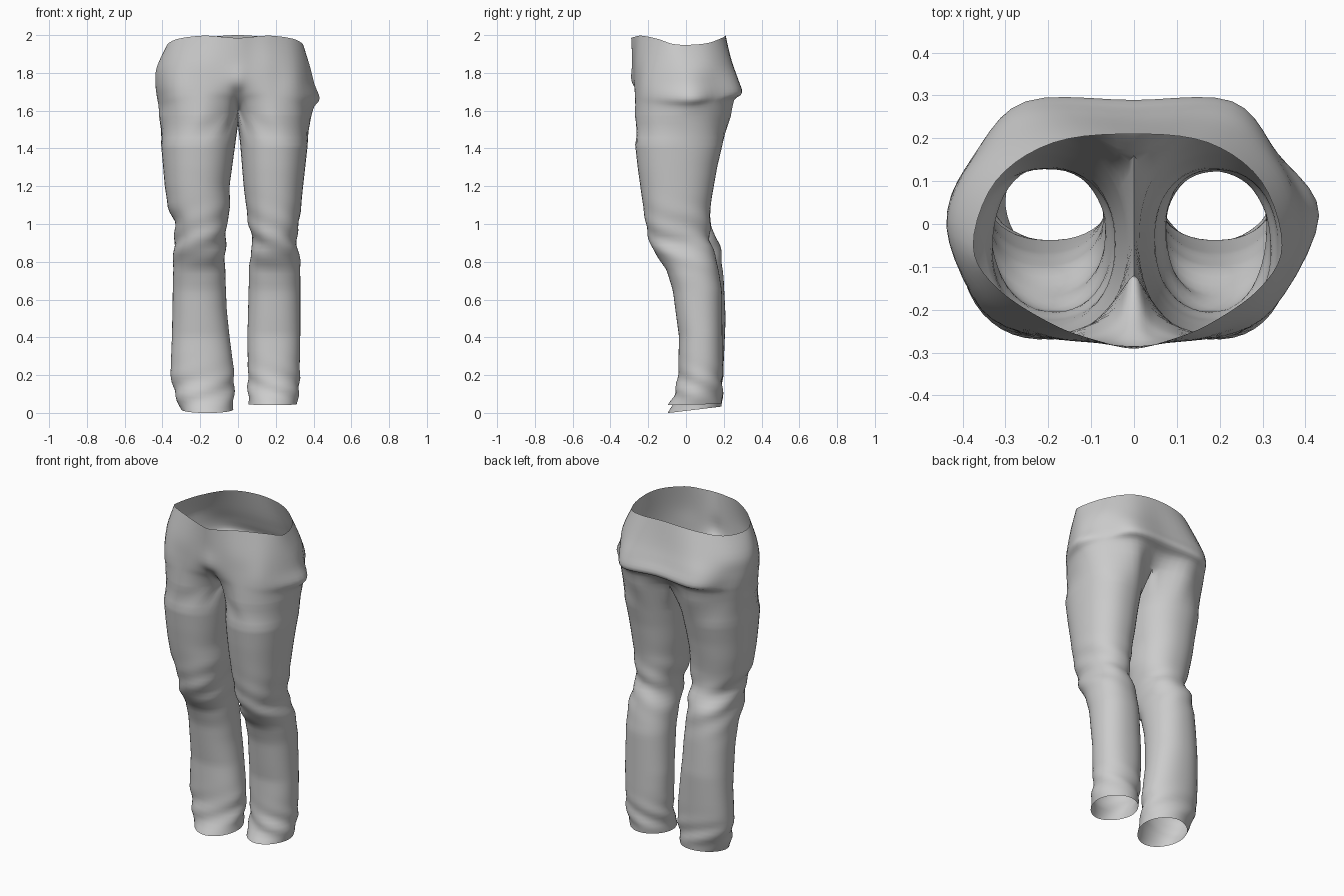
import bpy, bmesh, math
from mathutils import Vector

if "Cube" in bpy.data.objects:
    bpy.data.objects.remove(bpy.data.objects["Cube"])

OUT, INN = 35, 10          # segments on the outer and inner arc of each leg
ARC = math.radians(145)

# Half sections of the seat, front centre -> hip -> back centre: (width fraction, y, z)
SEAT = [
    [(0, -.29, 1.985), (.2, -.275, 1.99), (.5, -.235, 1.997), (.85, -.15, 1.98), (1, -.05, 1.95), (.86, .1, 1.955), (.5, .19, 1.985), (0, .21, 2.0)],
    [(0, -.285, 1.86), (.18, -.278, 1.86), (.48, -.256, 1.86), (.82, -.175, 1.85), (1, -.02, 1.83), (.88, .13, 1.84), (.52, .235, 1.85), (0, .24, 1.86)],
    [(0, -.288, 1.755), (.17, -.278, 1.76), (.48, -.262, 1.76), (.82, -.195, 1.75), (1, 0, 1.74), (.87, .15, 1.75), (.58, .268, 1.76), (0, .268, 1.77)],
    [(0, -.24, 1.69), (.15, -.265, 1.7), (.47, -.266, 1.7), (.83, -.2, 1.68), (1, .02, 1.665), (.86, .165, 1.68), (.58, .287, 1.69), (0, .288, 1.70)],
    [(0, -.18, 1.635), (.14, -.24, 1.65), (.47, -.268, 1.65), (.83, -.2, 1.63), (1, 0, 1.62), (.89, .145, 1.635), (.5, .255, 1.655), (0, .22, 1.66)],
    [(0, -.12, 1.60), (.13, -.21, 1.58), (.47, -.27, 1.57), (.83, -.2, 1.57), (1, -.02, 1.57), (.88, .135, 1.57), (.45, .237, 1.57), (0, .16, 1.59)],
]
WIDTH = {-1: [.375, .43, .437, .428, .42, .418], 1: [.345, .382, .39, .39, .385, .385]}
HIP_CORNER = {-1: [0] * 6, 1: [0, 0, .015, .042, .018, .003]}   # the hem sticks out on one hip

# Leg outlines as (z, position) curves
FRONT = [(1.47, -.275), (1.3, -.256), (1.1, -.228), (.95, -.205), (.85, -.17), (.79, -.125), (.76, -.105),
         (.65, -.07), (.4, -.037), (.15, -.042), (.05, -.065), (0, -.095)]
LEG = {
    -1: dict(hem=.0, front=FRONT,
             outer=[(1.47, .412), (1.2, .388), (1.08, .37), (1, .33), (.85, .342), (.4, .35), (.2, .358), (.08, .335), (0, .3)],
             inner=[(1.47, .008), (1.2, .045), (1.08, .042), (1, .06), (.8, .07), (.55, .06), (.4, .045), (.2, .02), (0, .025)],
             back=[(1.47, .205), (1.3, .165), (1.1, .13), (.98, .13), (.9, .18), (.7, .2), (.5, .21), (.2, .198), (0, .19)]),
    1: dict(hem=.042, front=FRONT,
            outer=[(1.47, .375), (1.2, .345), (1.05, .33), (.92, .308), (.8, .33), (.4, .33), (.08, .325), (0, .31)],
            inner=[(1.47, .008), (1.2, .03), (1, .055), (.9, .08), (.8, .06), (.4, .05), (0, .055)],
            back=[(1.47, .205), (1.3, .165), (1.1, .13), (.92, .125), (.8, .165), (.65, .19), (.2, .195), (0, .19)]),
}


def catmull(a, b, c, d, t):
    return .5 * (2 * b + (c - a) * t + (2 * a - 5 * b + 4 * c - d) * t * t + (3 * b - a - 3 * c + d) * t ** 3)


def spline(pts, n, first=None, last=None):
    """n + 1 evenly parametrised points on a Catmull-Rom curve."""
    p = [first or pts[0]] + pts + [last or pts[-1]]
    res = []
    for k in range(n + 1):
        f = k / n * (len(pts) - 1)
        i = min(int(f), len(pts) - 2)
        res.append(catmull(*p[i:i + 4], f - i))
    return res


def lookup(curve, z):
    for (z0, v0), (z1, v1) in zip(curve, curve[1:]):
        if z >= z1:
            t = min(max((z0 - z) / (z0 - z1), 0), 1)
            return v0 + (v1 - v0) * t
    return curve[-1][1]


def bump(z, c, w):
    return math.exp(-((z - c) / w) ** 2)


def leg_ring(side, z):
    """Closed leg section with soft diagonal folds at knee and hem."""
    g = LEG[side]
    xo, xi, yf, yb = (lookup(g[k], z) for k in ("outer", "inner", "front", "back"))
    cx, rx, cy, ry = (xo + xi) / 2, (xo - xi) / 2, (yf + yb) / 2, (yb - yf) / 2
    power = .9 if z > .3 else 1.05 - .5 * z
    angles = [-ARC + 2 * ARC * k / OUT for k in range(OUT + 1)]
    angles += [ARC + (2 * math.pi - 2 * ARC) * k / INN for k in range(1, INN)]
    ring = []
    for a in angles:
        c, s = math.cos(a), math.sin(a)
        fold = (.005 * bump(z, .92, .13) + .006 * bump(z, .1, .09)) * math.sin(48 * z + 3 * a)
        x = cx + (rx + fold) * math.copysign(abs(c) ** power, c)
        y = cy + (ry + fold) * math.copysign(abs(s) ** power, s)
        low = g["hem"] + .12 * max(y + .09, 0) * (1 - g["hem"] / .05)
        ring.append(Vector((side * x, y, z + low * max(0, 1 - z / .5))))
    return ring


def bridge(bm, a, b, closed):
    n = len(a)
    for i in range(n if closed else n - 1):
        j = (i + 1) % n
        bm.faces.new((a[i], a[j], b[j], b[i]))


bm = bmesh.new()
for side in (-1, 1):
    # Seat half: smooth around each section, then smooth between sections
    arcs = []
    for level, w, corner in zip(SEAT, WIDTH[side], HIP_CORNER[side]):
        pts = [Vector((side * (w * x + corner * (x == 1)), y, z)) for x, y, z in level]
        flip = Vector((-1, 1, 1))
        arcs.append(spline(pts, OUT, pts[1] * flip, pts[-2] * flip))
    columns = [spline([arc[k] for arc in arcs], 20) for k in range(OUT + 1)]
    rows = [[bm.verts.new(c[r]) for c in columns] for r in range(21)]
    for a, b in zip(rows, rows[1:]):
        bridge(bm, a, b, False)

    # Crotch seam closes the bottom seat row into a leg loop
    f, e = rows[-1][0].co, rows[-1][-1].co
    seam = []
    for k in range(1, INN):
        p = e.lerp(f, k / INN)
        p.z -= .07 * math.sin(math.pi * k / INN)
        seam.append(bm.verts.new(p))
    loop = rows[-1] + seam

    # Leg tube: blend from the crotch loop, then follow the outlines down
    start, top = [v.co.copy() for v in loop], leg_ring(side, 1.42)
    rings = [[p.lerp(q, t) for p, q in zip(start, top)] for t in (.25, .5, .75, 1)]
    rings += [leg_ring(side, 1.42 * (1 - k / 56)) for k in range(1, 57)]
    for ring in rings:
        nxt = [bm.verts.new(p) for p in ring]
        bridge(bm, loop, nxt, True)
        loop = nxt

bmesh.ops.remove_doubles(bm, verts=bm.verts, dist=.0005)
bmesh.ops.recalc_face_normals(bm, faces=bm.faces)
mesh = bpy.data.meshes.new("trousers")
bm.to_mesh(mesh)
bm.free()
trousers = bpy.data.objects.new("trousers", mesh)
bpy.context.collection.objects.link(trousers)
bpy.context.view_layer.objects.active = trousers
trousers.select_set(True)
bpy.ops.object.shade_smooth_by_angle(angle=math.radians(50))
